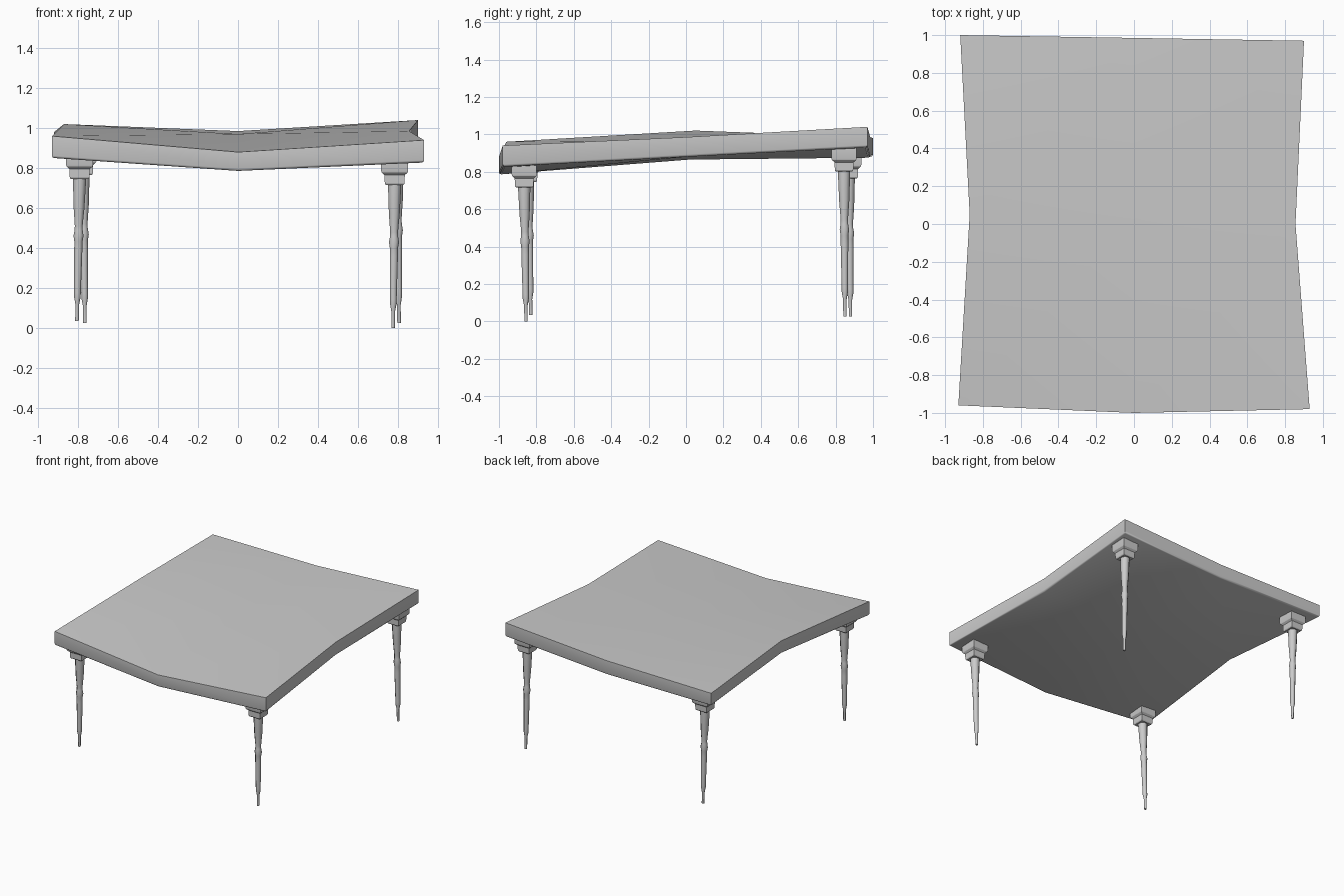
import bpy, bmesh, math
from mathutils import Vector

cube = bpy.data.objects.get("Cube")
if cube:
    bpy.data.objects.remove(cube)

grey = bpy.data.materials.new("plain grey")
grey.use_nodes = True
COLOUR = (0.6, 0.6, 0.6, 1)
grey.diffuse_color = COLOUR
grey.node_tree.nodes["Principled BSDF"].inputs["Base Color"].default_value = COLOUR


def finish(bm, name, angle):
    bmesh.ops.recalc_face_normals(bm, faces=bm.faces)
    mesh = bpy.data.meshes.new(name)
    bm.to_mesh(mesh)
    bm.free()
    mesh.materials.append(grey)
    ob = bpy.data.objects.new(name, mesh)
    bpy.context.collection.objects.link(ob)
    bpy.ops.object.select_all(action="DESELECT")
    ob.select_set(True)
    bpy.context.view_layer.objects.active = ob
    bpy.ops.object.shade_smooth_by_angle(angle=math.radians(angle))
    return ob


def loft(bm, rings):
    """Join rings of equal length and cap both ends."""
    loops = [[bm.verts.new(p) for p in ring] for ring in rings]
    n = len(loops[0])
    for a, b in zip(loops, loops[1:]):
        for i in range(n):
            j = (i + 1) % n
            bm.faces.new((a[i], a[j], b[j], b[i]))
    bm.faces.new(loops[0])
    bm.faces.new(loops[-1])


# Warped top: x, y, top height, underside height; rows run front to back
GRID = [
    [(-.93, -.96, .96, .85), (0, -1, .88, .785), (.93, -.98, .94, .827)],
    [(-.87, .05, 1.02, .92), (0, .02, .97, .865), (.855, 0, .985, .88)],
    [(-.92, 1, .98, .88), (0, .985, .985, .875), (.9, .97, 1.04, .93)],
]
bm = bmesh.new()
upper = [[bm.verts.new((x, y, t)) for x, y, t, b in row] for row in GRID]
lower = [[bm.verts.new((x, y, b)) for x, y, t, b in row] for row in GRID]
for g in (upper, lower):
    for r in range(2):
        for c in range(2):
            bm.faces.new((g[r][c], g[r][c + 1], g[r + 1][c + 1], g[r + 1][c]))
RIM = [(0, 0), (0, 1), (0, 2), (1, 2), (2, 2), (2, 1), (2, 0), (1, 0)]
low_rim = []
for (r, c), (s, d) in zip(RIM, RIM[1:] + RIM[:1]):
    bm.faces.new((upper[r][c], upper[s][d], lower[s][d], lower[r][c]))
    low_rim.append(bm.edges.get((lower[r][c], lower[s][d])))
# Softened lower rim
bmesh.ops.bevel(bm, geom=low_rim, offset=0.012, segments=2, profile=0.5,
                affect="EDGES")
finish(bm, "table_top", 50)

# Leg data: block centre and underside, then foot tip
LEGS = {
    "front_left_leg": ((.783, -.865, .715), (.775, -.855, 0)),
    "front_right_leg": ((-.792, -.845, .745), (-.805, -.83, .035)),
    "back_left_leg": ((.795, .845, .80), (.805, .85, .025)),
    "back_right_leg": ((-.775, .87, .765), (-.765, .88, .025)),
}
# Turned profile: fraction of the way down, radius
TURNED = [(-.03, .034), (0, .034), (.2, .028), (.33, .02), (.36, .021),
          (.4, .026), (.44, .021), (.5, .021), (.8, .017), (.83, .017),
          (.88, .01), (1, .009)]
# Stepped block: height above its underside, half width
BLOCK = [(0, .044), (.008, .049), (.05, .051), (.062, .064), (.07, .067),
         (.135, .067)]

for name, (block, foot) in LEGS.items():
    start, end = Vector(block), Vector(foot)
    bm = bmesh.new()
    rings = []
    for t, radius in TURNED:
        centre = start.lerp(end, t)
        angles = [math.tau * (i + .5) / 8 for i in range(8)]
        rings.append([centre + Vector((radius * math.cos(a) * 1.05,
                                       radius * math.sin(a) * 1.05, 0))
                      for a in angles])
    loft(bm, rings)
    finish(bm, name, 50)

    bm = bmesh.new()
    loft(bm, [[start + Vector((sx * w, sy * w, h))
               for sx, sy in ((-1, -1), (1, -1), (1, 1), (-1, 1))]
              for h, w in BLOCK])
    finish(bm, name.replace("leg", "block"), 25)
